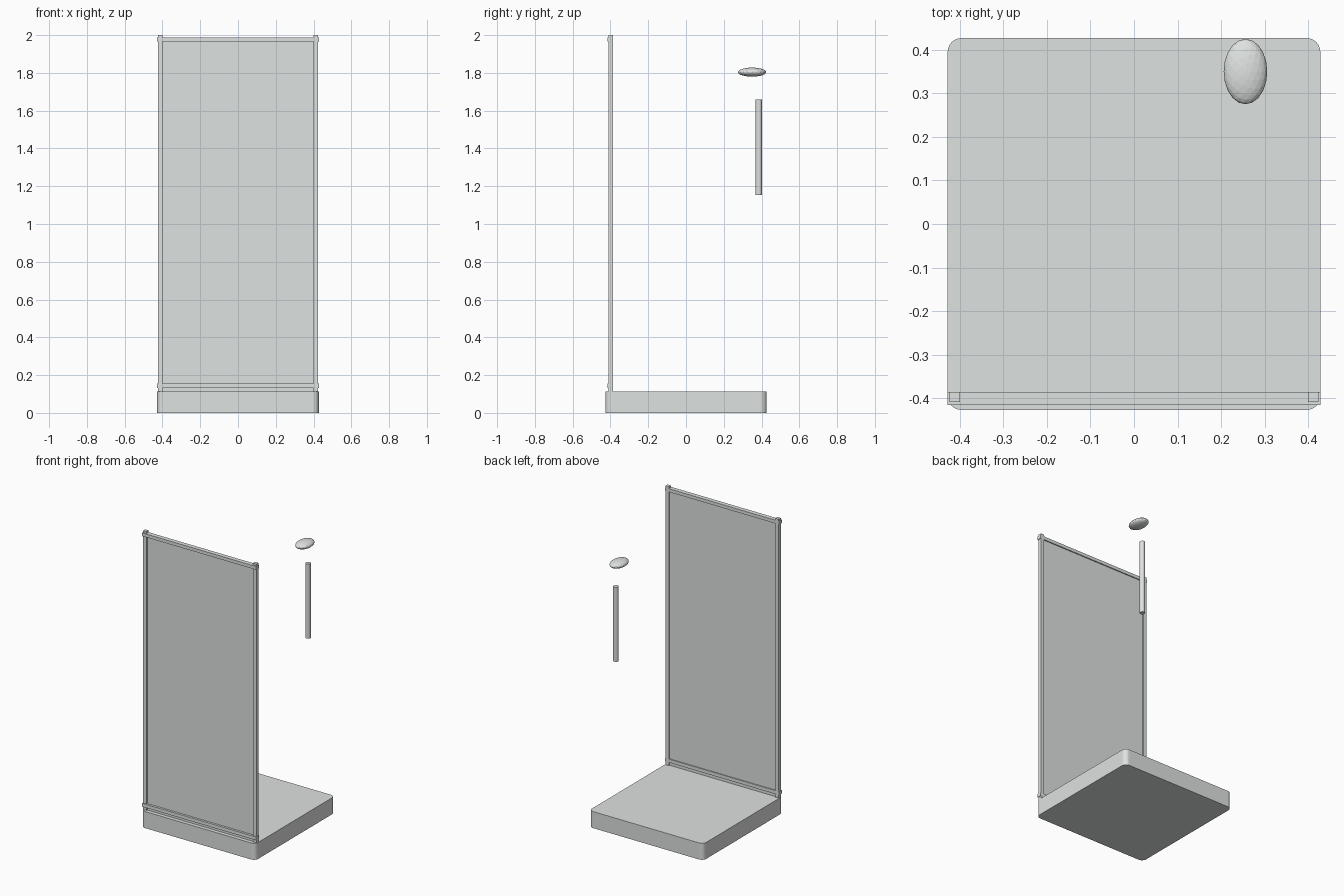
import bpy
import bmesh
from mathutils import Matrix

cube = bpy.data.objects.get("Cube")
if cube:
    bpy.data.objects.remove(cube, do_unlink=True)

COLOUR = (0.73, 0.76, 0.745, 1)
grey = bpy.data.materials.new("pale_grey")
grey.use_nodes = True
grey.diffuse_color = COLOUR
grey.node_tree.nodes["Principled BSDF"].inputs["Base Color"].default_value = COLOUR


def add_object(name, bm):
    mesh = bpy.data.meshes.new(name)
    bm.to_mesh(mesh)
    bm.free()
    mesh.materials.append(grey)
    obj = bpy.data.objects.new(name, mesh)
    bpy.context.collection.objects.link(obj)
    return obj


def box(name, x, y, z, round_corners=0):
    """Box from three (low, high) ranges, with optional rounded upright edges."""
    bm = bmesh.new()
    bmesh.ops.create_cube(bm, size=1)
    for v in bm.verts:
        v.co = [r[0] if c < 0 else r[1] for c, r in zip(v.co, (x, y, z))]
    if round_corners:
        upright = [e for e in bm.edges
                   if abs(e.verts[0].co.z - e.verts[1].co.z) > 0.01]
        bmesh.ops.bevel(bm, geom=upright, offset=round_corners, segments=6,
                        profile=0.5, affect='EDGES')
    return add_object(name, bm)


# Shower tray
box("tray", (-0.428, 0.428), (-0.427, 0.427), (0, 0.112), round_corners=0.032)

# Glass screen with its frame
box("glass_panel", (-0.41, 0.41), (-0.401, -0.393), (0.112, 1.98))
for side, low in (("left", 0.399), ("right", -0.424)):
    box(side + "_post", (low, low + 0.025), (-0.409, -0.386), (0.112, 2.0))
for name, z in (("bottom_rail", (0.133, 0.156)), ("top_rail", (1.965, 1.987))):
    box(name, (-0.428, 0.428), (-0.416, -0.386), z)

# Shower pipe
bm = bmesh.new()
bmesh.ops.create_cone(bm, cap_ends=True, segments=16, radius1=0.017,
                      radius2=0.017, depth=0.505,
                      matrix=Matrix.Translation((0.256, 0.385, 1.407)))
add_object("shower_pipe", bm)

# Flattened shower head
bm = bmesh.new()
bmesh.ops.create_icosphere(bm, subdivisions=3, radius=1)
bmesh.ops.scale(bm, vec=(0.05, 0.075, 0.024), verts=bm.verts)
bmesh.ops.translate(bm, vec=(0.256, 0.35, 1.804), verts=bm.verts)
add_object("shower_head", bm)
